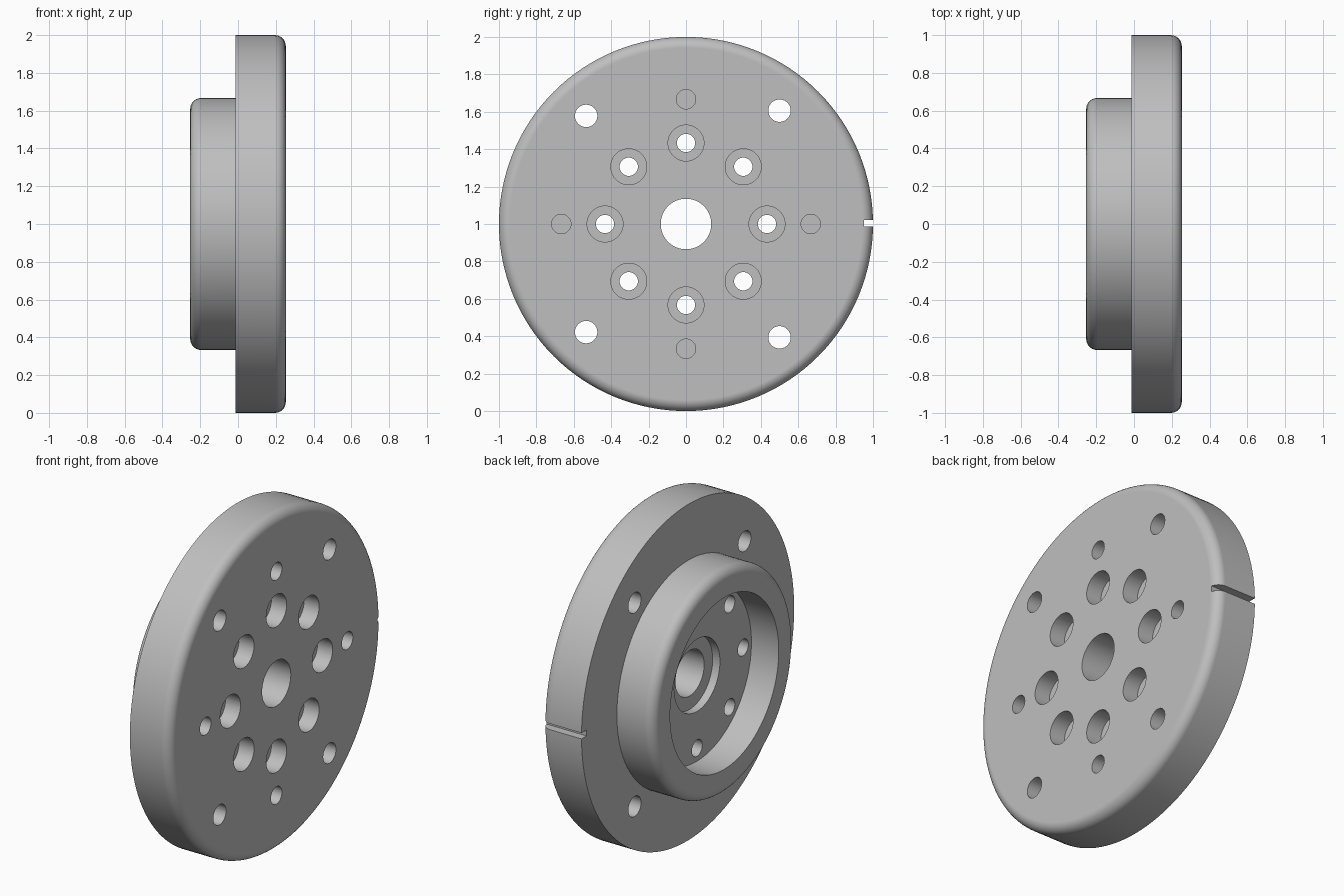
import bpy, bmesh, math
from mathutils import Matrix, Vector

old = bpy.data.objects.get("Cube")
if old:
    bpy.data.objects.remove(old)

FRONT, STEP, REAR = 0.253, -0.012, -0.253   # planes along the x axis
FLOOR, SEAT = -0.073, -0.025                # rear recess floor, centre seat
CZ = 1.0                                    # height of the axis
FILLET = 0.058

metal = bpy.data.materials.new("grey metal")
metal.use_nodes = True
grey = (0.52, 0.52, 0.52, 1)
metal.diffuse_color = grey
metal.node_tree.nodes["Principled BSDF"].inputs["Base Color"].default_value = grey


def link(name, bm):
    mesh = bpy.data.meshes.new(name)
    bmesh.ops.recalc_face_normals(bm, faces=bm.faces)
    bm.to_mesh(mesh)
    bm.free()
    mesh.materials.append(metal)
    ob = bpy.data.objects.new(name, mesh)
    bpy.context.collection.objects.link(ob)
    return ob


def arc(x, r, start, n=8):
    """Quarter-circle fillet around (x, r)."""
    return [(x + FILLET * math.cos(start + i * math.pi / 2 / n),
             r + FILLET * math.sin(start + i * math.pi / 2 / n)) for i in range(n + 1)]


def lathe(name, profile, steps=128):
    """Revolve a closed (x, radius) profile about the x axis."""
    bm = bmesh.new()
    verts = [bm.verts.new((x, 0, r)) for x, r in profile]
    edges = [bm.edges.new((v, verts[i - 1])) for i, v in enumerate(verts)]
    bmesh.ops.spin(bm, geom=verts + edges, cent=(0, 0, 0), axis=(1, 0, 0),
                   angle=2 * math.pi, steps=steps, use_merge=True)
    bmesh.ops.remove_doubles(bm, verts=bm.verts, dist=1e-5)
    bmesh.ops.translate(bm, verts=bm.verts, vec=(0, 0, CZ))
    return link(name, bm)


def add_hole(bm, y, z, r, x0, x1):
    """Cylinder along x from x0 to x1."""
    mat = Matrix.Translation((0.5 * (x0 + x1), y, CZ + z)) @ Matrix.Rotation(math.pi / 2, 4, 'Y')
    bmesh.ops.create_cone(bm, cap_ends=True, segments=40, radius1=r, radius2=r,
                          depth=x1 - x0, matrix=mat)


# Flange, hub, rear recess and centre bore as one turned body
BORE, SEAT_R, RECESS, HUB = 0.135, 0.215, 0.511, 0.667
profile = [(FRONT, BORE)]
profile += arc(FRONT - FILLET, 1 - FILLET, 0)
profile += [(STEP, 1), (STEP, HUB)]
profile += arc(REAR + FILLET, HUB - FILLET, math.pi / 2)
profile += [(REAR, RECESS), (FLOOR, RECESS), (FLOOR, SEAT_R), (SEAT, SEAT_R), (SEAT, BORE)]
body = lathe("flanged_hub", profile)

# Narrow holes and the timing slot
narrow = bmesh.new()
for i in range(8):
    a = i * math.pi / 4
    add_hole(narrow, 0.433 * math.cos(a), 0.433 * math.sin(a), 0.049, -0.2, 0.2)
for s in (-1, 1):
    add_hole(narrow, -0.534, s * 0.578, 0.06, -0.2, 0.4)
    add_hole(narrow, 0.5, s * 0.606, 0.06, -0.2, 0.4)
    add_hole(narrow, 0, s * 0.667, 0.052, 0.09, 0.4)
    add_hole(narrow, s * 0.667, 0, 0.052, 0.09, 0.4)
bmesh.ops.create_cube(narrow, size=1, matrix=Matrix.Translation((0.1, 1.002, CZ + 0.004))
                      @ Matrix.Diagonal(Vector((0.6, 0.1, 0.035, 1))))

# Counterbores on the front face
wide = bmesh.new()
for i in range(8):
    a = i * math.pi / 4
    add_hole(wide, 0.433 * math.cos(a), 0.433 * math.sin(a), 0.096, FRONT - 0.1, 0.4)

bpy.context.view_layer.objects.active = body
for name, bm in (("bolt_hole_cutter", narrow), ("counterbore_cutter", wide)):
    cutter = link(name, bm)
    cutter.hide_render = True
    mod = body.modifiers.new(name, 'BOOLEAN')
    mod.operation, mod.solver, mod.object = 'DIFFERENCE', 'EXACT', cutter
    bpy.ops.object.modifier_apply(modifier=mod.name)
    bpy.data.objects.remove(cutter)

# Smooth fillets with crisp machined edges
bpy.ops.object.select_all(action='DESELECT')
body.select_set(True)
bpy.ops.object.shade_smooth_by_angle(angle=math.radians(30))
weighted = body.modifiers.new("even_faces", 'WEIGHTED_NORMAL')
weighted.keep_sharp = True
